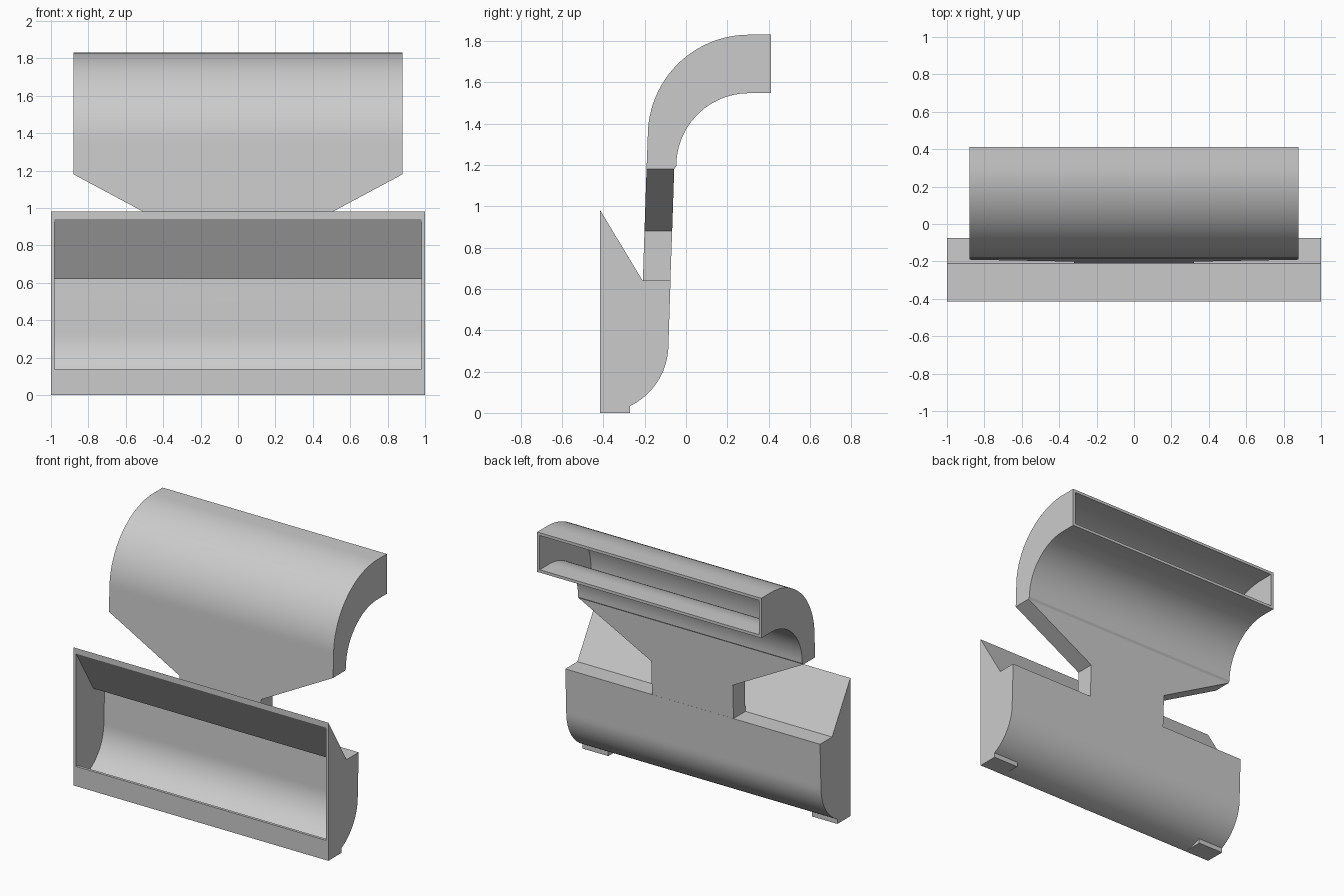
import bpy
import bmesh
from math import sin, cos, radians

old = bpy.data.objects.get("Cube")
if old:
    bpy.data.objects.remove(old, do_unlink=True)

WALL = 0.02
GREY = (0.6, 0.6, 0.6, 1.0)

material = bpy.data.materials.new("light grey")
material.use_nodes = True
material.diffuse_color = GREY
material.node_tree.nodes["Principled BSDF"].inputs["Base Color"].default_value = GREY


def loft(name, rings):
    """Closed solid through a series of matching point rings."""
    bm = bmesh.new()
    loops = [[bm.verts.new(p) for p in ring] for ring in rings]
    for a, b in zip(loops, loops[1:]):
        for i in range(len(a)):
            j = (i + 1) % len(a)
            bm.faces.new((a[i], a[j], b[j], b[i]))
    bm.faces.new(loops[0])
    bm.faces.new(loops[-1])
    bmesh.ops.recalc_face_normals(bm, faces=bm.faces[:])
    mesh = bpy.data.meshes.new(name)
    bm.to_mesh(mesh)
    bm.free()
    mesh.materials.append(material)
    obj = bpy.data.objects.new(name, mesh)
    bpy.context.collection.objects.link(obj)
    return obj


def extrude(name, profile, x0, x1):
    """Side profile of (y, z) points extruded along x."""
    return loft(name, [[(x, y, z) for y, z in profile] for x in (x0, x1)])


def arc(cy, cz, r, start, end, steps):
    angles = [radians(start + (end - start) * i / steps) for i in range(steps + 1)]
    return [(cy + r * cos(a), cz + r * sin(a)) for a in angles]


def hood(name, inset, base_z, end_y):
    """Neck, flare and bent hood; inset shrinks it to form the cavity."""
    flare = 0.6 * inset
    front = [(-0.209 + inset, base_z), (-0.201 + inset, 0.88 + flare),
             (-0.191 + inset, 1.18 + flare)]
    back = [(-0.076 - inset, base_z), (-0.067 - inset, 0.88 + flare),
            (-0.057 - inset, 1.18 + flare)]
    front += arc(0.305, 1.34, 0.49 - inset, 180, 90, 24) + [(end_y, 1.83 - inset)]
    back += arc(0.305, 1.195, 0.36 - 0.008 + inset, 180, 90, 24) + [(end_y, 1.547 + inset)]
    rings = []
    for i, (f, b) in enumerate(zip(front, back)):
        w = (0.32 if i < 2 else 0.88) - inset
        rings.append([(-w, *f), (w, *f), (w, *b), (-w, *b)])
    return loft(name, rings)


def boolean(target, tool, operation):
    mod = target.modifiers.new(operation.lower(), "BOOLEAN")
    mod.operation = operation
    mod.solver = "EXACT"
    mod.object = tool
    bpy.context.view_layer.objects.active = target
    bpy.ops.object.modifier_apply(modifier=mod.name)
    bpy.data.objects.remove(tool, do_unlink=True)


# Lower trough with rounded back, ledge and sloping top
outer = arc(-0.415, 0.33, 0.33, -90, 0, 24)
outer += [(-0.075, 0.64), (-0.21, 0.64), (-0.415, 0.98)]
duct = extrude("duct_shell", outer, -1, 1)

# Trough cavity, open to the front above a thin lip
inner = [(-0.5, 0.14), (-0.395, 0.14)]
inner += arc(-0.415, 0.33, 0.33 - WALL, -86, 0, 24)
inner += [(-0.095, 0.62), (-0.222, 0.62), (-0.5, 1.081)]
trough_cavity = extrude("trough_cavity", inner, -1 + WALL, 1 - WALL)

# Hollow hood joined to the trough through the neck
boolean(duct, hood("hood", 0, 0.63, 0.412), "UNION")
boolean(duct, trough_cavity, "DIFFERENCE")
boolean(duct, hood("hood_cavity", WALL, 0.58, 0.5), "DIFFERENCE")

# Small wedge feet under both ends
wedge = [(-0.415, 0), (-0.27, 0), (-0.27, 0.034)]
for side, name in ((-1, "right_foot"), (1, "left_foot")):
    extrude(name, wedge, 0.8 * side, side)

# Smooth bends, sharp corners
bpy.ops.object.select_all(action="DESELECT")
duct.select_set(True)
bpy.context.view_layer.objects.active = duct
bpy.ops.object.shade_smooth_by_angle(angle=radians(20))
